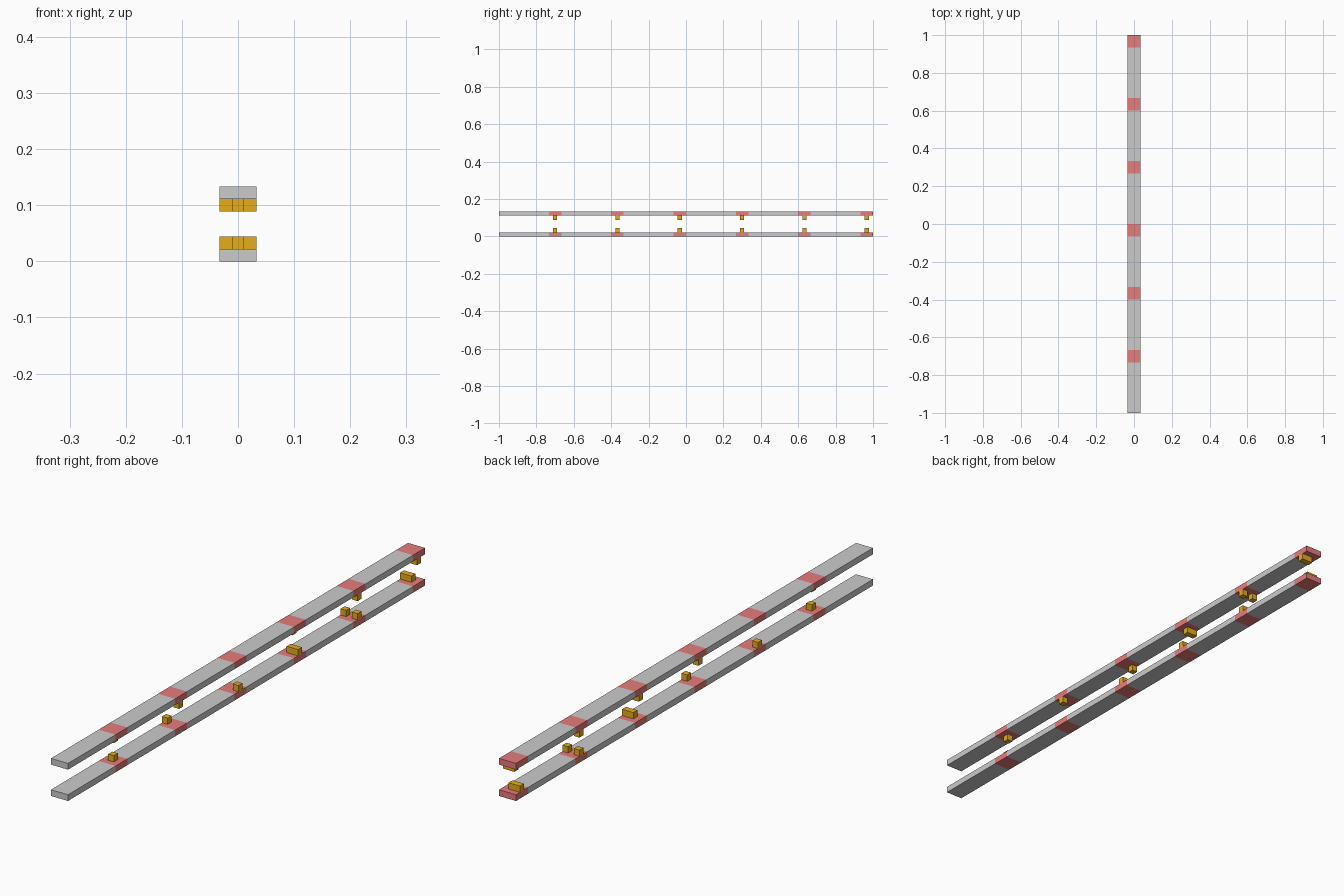
import bpy, bmesh
from mathutils import Vector

if "Cube" in bpy.data.objects:
    bpy.data.objects.remove(bpy.data.objects["Cube"])

U = 1 / 45          # basic grid unit: bar thickness and pad size
W = 3 * U           # bar width and length of a red band
BANDS = [-0.7 + i / 3 for i in range(6)]
# pads on each band of the lower bar: (first column, last column)
PADS = [[(0, 0)], [(-1, -1)], [(1, 1)], [(0, 1)], [(-1, -1), (1, 1)], [(-1, 0)]]


def material(name, color):
    m = bpy.data.materials.new(name)
    m.diffuse_color = (*color, 1)
    m.use_nodes = True
    m.node_tree.nodes["Principled BSDF"].inputs["Base Color"].default_value = m.diffuse_color
    return m


grey = material("grey", (0.8, 0.8, 0.8))
red = material("red", (0.8, 0.2, 0.2))
gold = material("gold", (0.8, 0.42, 0.01))


def box(name, center, size, mats, cuts=()):
    bm = bmesh.new()
    bmesh.ops.create_cube(bm, size=1)
    bmesh.ops.scale(bm, vec=size, verts=bm.verts)
    bmesh.ops.translate(bm, vec=center, verts=bm.verts)
    for y in cuts:
        bmesh.ops.bisect_plane(bm, geom=bm.verts[:] + bm.edges[:] + bm.faces[:],
                               plane_co=(0, y, 0), plane_no=(0, 1, 0))
    if cuts:
        for f in bm.faces:
            y = f.calc_center_median().y
            f.material_index = int(any(abs(y - b) < W / 2 + 0.001 for b in BANDS))
    me = bpy.data.meshes.new(name)
    bm.to_mesh(me)
    bm.free()
    for m in mats:
        me.materials.append(m)
    ob = bpy.data.objects.new(name, me)
    bpy.context.collection.objects.link(ob)


# The upper strip is the lower one turned half round its long axis
for side, flip, bar_z, pad_z in (("lower", 1, U / 2, 1.5 * U), ("upper", -1, 5.5 * U, 4.5 * U)):
    # bar with red bands
    cuts = [b + s * W / 2 for b in BANDS for s in (-1, 1) if b + s * W / 2 < 0.999]
    box(side + "_bar", Vector((0, 0, bar_z)), Vector((W, 2, U)), [grey, red], cuts)
    # coded contact pads
    for i, (y, runs) in enumerate(zip(BANDS, PADS)):
        for j, (a, b) in enumerate(runs):
            box(f"{side}_pad_{i}_{j}", Vector((flip * (a + b) / 2 * U, y, pad_z)),
                Vector(((b - a + 1) * U, U, U)), [gold])
